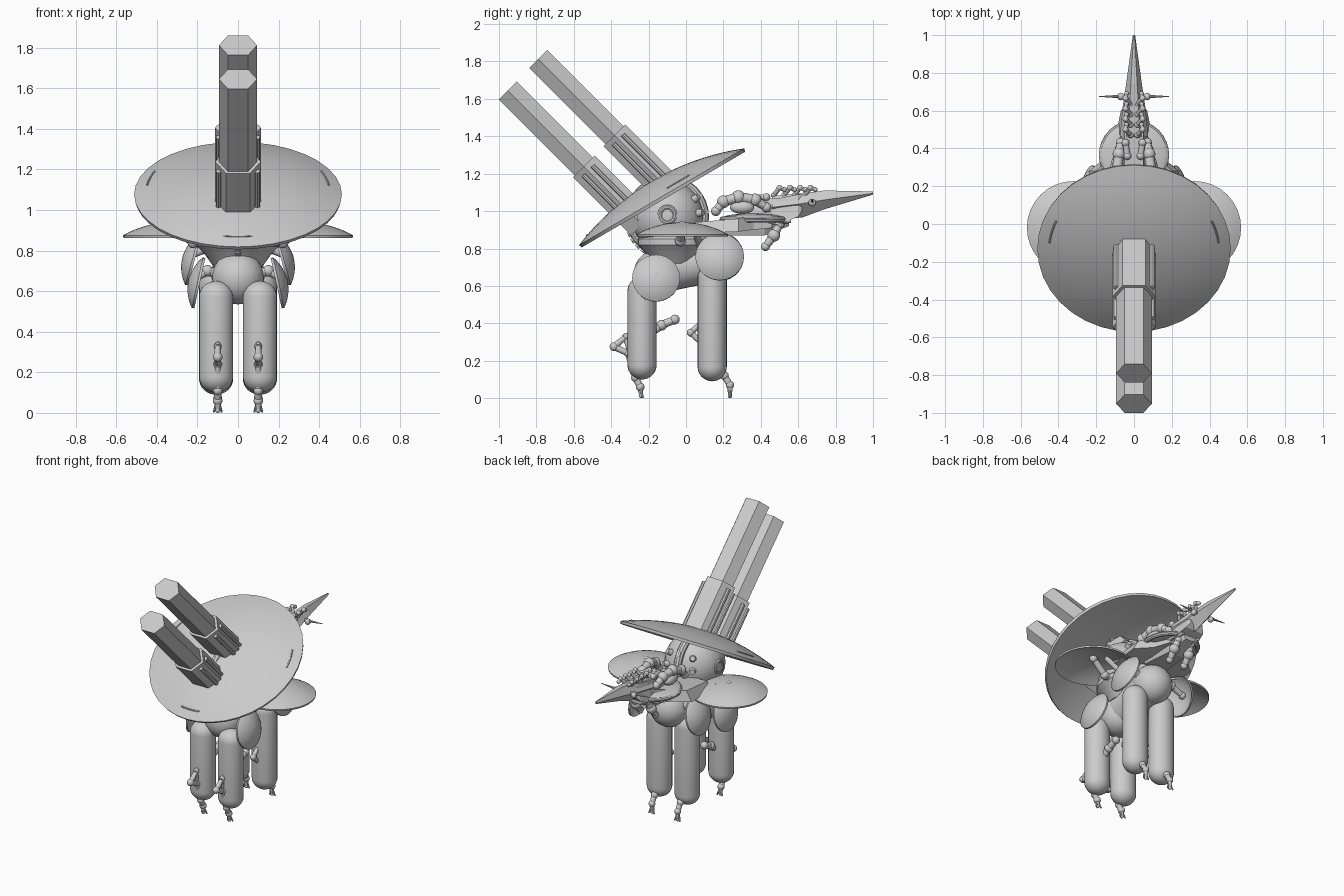
import bpy, math
from mathutils import Vector, Matrix

if "Cube" in bpy.data.objects:
    bpy.data.objects.remove(bpy.data.objects["Cube"])


def make(name, verts, faces, smooth=True):
    me = bpy.data.meshes.new(name)
    me.from_pydata([tuple(v) for v in verts], [], faces)
    me.update()
    ob = bpy.data.objects.new(name, me)
    bpy.context.collection.objects.link(ob)
    bpy.ops.object.select_all(action='DESELECT')
    ob.select_set(True)
    bpy.context.view_layer.objects.active = ob
    bpy.ops.object.mode_set(mode='EDIT')
    bpy.ops.mesh.select_all(action='SELECT')
    bpy.ops.mesh.remove_doubles(threshold=1e-5)
    bpy.ops.mesh.normals_make_consistent(inside=False)
    bpy.ops.object.mode_set(mode='OBJECT')
    if smooth:
        bpy.ops.object.shade_smooth_by_angle(angle=math.radians(35))
    return ob


def lathe(name, profile, loc, axis=(0, 0, 1), seg=24, scale=(1, 1, 1), smooth=True):
    """Spin (radius, height) points round an axis."""
    rot = Vector(axis).to_track_quat('Z', 'Y')
    verts, faces, n = [], [], len(profile)
    for i in range(seg):
        a = 2 * math.pi * i / seg
        for r, h in profile:
            p = Vector((r * math.cos(a) * scale[0], r * math.sin(a) * scale[1], h * scale[2]))
            verts.append(rot @ p + Vector(loc))
        for j in range(n - 1):
            k = (i + 1) % seg
            faces.append((i * n + j, k * n + j, k * n + j + 1, i * n + j + 1))
    return make(name, verts, faces, smooth)


def arc(r, a0, a1, n, cz=0):
    return [(abs(r * math.cos(math.radians(a0 + (a1 - a0) * i / n))),
             cz + r * math.sin(math.radians(a0 + (a1 - a0) * i / n))) for i in range(n + 1)]


def ball(name, loc, r, scale=(1, 1, 1), seg=24):
    return lathe(name, arc(r, -90, 90, 14), loc, (0, 0, 1), seg, scale)


def dish(name, loc, r, h, axis, t=0.015, seg=32):
    """Thin hollow spherical cap whose rim is centred on loc."""
    big = (r * r + h * h) / (2 * h)
    half = math.asin(r / big)
    out = [(big * math.sin(half * i / 9), h - big * (1 - math.cos(half * i / 9))) for i in range(10)]
    inner = [(q * 0.99, z - t) for q, z in reversed(out)]
    return lathe(name, out + inner, loc, axis, seg)


def rod(name, p, q, r0, r1=None, seg=12):
    d = Vector(q) - Vector(p)
    r1 = r0 if r1 is None else r1
    return lathe(name, [(0, 0), (r0, 0), (r1, d.length), (0, d.length)], p, d, seg)


def linkage(name, pts, radii):
    """Chain of tapered rods with ball joints."""
    for i, (p, r) in enumerate(zip(pts, radii)):
        ball(f"{name}_joint", p, r * 1.3, seg=12)
        if i + 1 < len(pts):
            rod(f"{name}_link", p, pts[i + 1], r, radii[i + 1])


def loft(name, rings, smooth=False):
    n = len(rings[0])
    verts = [v for ring in rings for v in ring]
    faces = [tuple(range(n)), tuple(range((len(rings) - 1) * n, len(rings) * n))]
    for i in range(len(rings) - 1):
        for j in range(n):
            k = (j + 1) % n
            faces.append((i * n + j, i * n + k, i * n + n + k, i * n + n + j))
    return make(name, verts, faces, smooth)


def box_loft(name, sections):
    """Sections are (y, bottom z, top z, half width low, half width high)."""
    return loft(name, [[(-a, y, z0), (a, y, z0), (b, y, z1), (-b, y, z1)]
                       for y, z0, z1, a, b in sections])


def torus(name, loc, axis, R, r, seg=32):
    ring = [(R + r * math.cos(math.tau * i / 10), r * math.sin(math.tau * i / 10)) for i in range(11)]
    return lathe(name, ring, loc, axis, seg)


# Gun barrels: flattened hexagonal prisms in wider sleeves
HEX = [(.094, 0), (.05, .068), (-.05, .068), (-.094, 0), (-.05, -.068), (.05, -.068)]
back = Vector((0, .7071, -.7071))
up = Vector((0, .7071, .7071))


def hex_prism(name, start, length, s):
    return loft(name, [[Vector(start) + back * d + Vector((a * s, 0, 0)) + up * b * s
                        for a, b in HEX] for d in (0, length)])


for label, tip, sleeve in (("upper", (0, -.79, 1.812), .575), ("lower", (0, -.952, 1.645), .575)):
    hex_prism(label + "_barrel", tip, 1.0, 1)
    start = Vector(tip) + back * sleeve
    hex_prism(label + "_sleeve", start, .44, 1.2)
    for s in (1, -1):
        for o in (-.035, .035):
            p = start + Vector((s * .095, 0, 0)) + up * o + back * .03
            rod(label + "_sleeve_rail", p, p + back * .33, .014, seg=8)

# Large tilted shield and the turret ball beneath it
tilt = Vector((0, -.505, .863))
dish("main_shield", (0, -.13, 1.077), .512, .1, tilt, .018, 36)
ball("turret_ball", (0, -.1, .97), .195)
torus("turret_ring", (0, -.1, .97), (1, 0, 0), .195, .028)
for s in (1, -1):
    torus("turret_pivot", (s * .18, -.1, .98), (1, 0, 0), .04, .015, 16)
for i in range(13):
    a = math.radians(165 + 10 * i)
    d = Vector((0, math.cos(a), math.sin(a)))
    rod("ring_tooth", Vector((0, -.1, .97)) + d * .2, Vector((0, -.1, .97)) + d * .232, .016, seg=6)
for x in (-.5, 0, .5):
    for z in (.1, .55):
        d = Vector((x, .85, z)).normalized()
        c = Vector((0, -.1, .97))
        rod("ball_bolt", c + d * .17, c + d * .222, .026, .017)
# Slim raised slots on the shield
big = (.512 ** 2 + .1 ** 2) / .2
u, v = Vector((1, 0, 0)), tilt.cross(Vector((1, 0, 0)))
for mid in (-90, 15, 165):
    pts = []
    for i in range(6):
        a = math.radians(mid - 9 + 18 * i / 5)
        h = .1 - big + math.sqrt(big * big - .45 ** 2)
        pts.append(Vector((0, -.13, 1.077)) + (u * math.cos(a) + v * math.sin(a)) * .45 + tilt * h)
    for p, q in zip(pts, pts[1:]):
        rod("shield_slot", p, q, .005, seg=6)

# Hull: collar and two linked body balls
lathe("collar", [(0, .72), (.12, .72), (.17, .79), (.2, .82), (.2, .85), (.15, .89), (0, .89)], (0, -.06, 0))
ball("front_body", (0, -.15, .665), .13)
ball("rear_body", (0, .18, .756), .13)
rod("body_link", (0, -.15, .675), (0, .18, .75), .115, .12, 24)
rod("rear_neck", (0, .12, .78), (0, .12, .92), .11, .09)

for s in (1, -1):
    # Side shields and their arms
    dish("side_shield", (s * .32, -.02, .875), .247, .065, (0, 0, 1), .012)
    linkage("side_arm", [(s * .1, -.03, .83), (s * .22, -.03, .84), (s * .32, -.02, .92)], (.03, .022, .02))
    rod("side_strut", (s * .12, .08, .8), (s * .27, .04, .92), .018)
    # Round hip guards, tilted outward at the bottom
    dish("front_hip_guard", (s * .2, -.16, .642), .128, .045, (s, 0, .22), .012, 28)
    dish("rear_hip_guard", (s * .225, .18, .756), .13, .05, (s, 0, .28), .012, 28)
    linkage("front_hip", [(s * .08, -.15, .68), (s * .15, -.16, .7), (s * .22, -.16, .66)], (.03, .022, .018))
    linkage("rear_hip", [(s * .08, .17, .78), (s * .16, .18, .81), (s * .25, .18, .77)], (.03, .022, .018))
    # Capsule legs
    for name, y, z0, z1 in (("front_leg", -.235, .1, .65), ("rear_leg", .14, .09, .72)):
        r = .078
        lathe(name, arc(r, -90, 0, 8, z0 + r) + arc(r, 0, 90, 8, z1 - r), (s * .108, y, 0),
              scale=(1.08, 1, 1))
    # Thin jointed feet
    x = s * .1
    linkage("front_foot", [(x, -.06, .42), (x, -.13, .39), (x, -.2, .34)], (.02, .022, .02))
    linkage("front_foot", [(x, -.28, .36), (x, -.32, .33), (x, -.385, .275), (x, -.31, .24),
                           (x, -.27, .11), (x, -.245, .06), (x, -.24, .012)],
            (.012, .014, .018, .016, .018, .018, .009))
    rod("front_foot_strut", (x, -.33, .34), (x, -.3, .24), .012)
    linkage("rear_foot", [(x, .1, .42), (x, .025, .35), (x, .1, .28)], (.012, .016, .014))
    linkage("rear_foot", [(x, .17, .17), (x, .205, .12), (x, .235, .07), (x, .235, .012)],
            (.018, .018, .017, .009))
    for o in (-.02, .02):
        rod("toe", (x, -.245, .06), (x + o, -.23, .003), .008, .005, 8)
        rod("toe", (x, .225, .07), (x + o, .24, .003), .008, .005, 8)

# Rear head: skirt, round plates, wedge body and long beak
box_loft("neck_skirt", [(.05, .88, .94, .22, .2), (.28, .89, .96, .24, .2), (.36, .9, .98, .14, .12),
                        (.46, .91, 1.0, .09, .07)])
ball("head_plate", (0, .365, .962), .185, (1, .95, .14), 32)
torus("head_plate_rim", (0, .365, .955), (0, 0, 1), .17, .016)
box_loft("head_body", [(.3, .92, 1.06, .07, .05), (.5, .93, 1.07, .09, .05), (.6, .97, 1.09, .07, .04),
                       (.62, 1.0, 1.09, .05, .03)])
box_loft("lower_jaw", [(.2, .87, .95, .08, .1), (.42, .87, .94, .06, .09), (.55, .92, .96, .03, .06)])
loft("beak", [[(0, y, z0), (w, y, zm), (w * .4, y, z1), (-w * .4, y, z1), (-w, y, zm)]
              for y, z0, zm, z1, w in ((.46, .96, 1.02, 1.08, .075), (.62, .965, 1.04, 1.095, .06),
                                       (.74, 1.01, 1.06, 1.11, .042), (1.0, 1.088, 1.095, 1.105, .006))])
for s in (1, -1):
    # Brow arches, quills, feelers and jaw hooks
    linkage("brow_arch", [(s * .1, .16, 1.0), (s * .1, .2, 1.05), (s * .09, .28, 1.075),
                          (s * .08, .37, 1.06), (s * .07, .43, 1.02)], (.02, .026, .028, .026, .02))
    ball("eye", (s * .09, .3, 1.02), .05, (.7, 1.3, .7), 16)
    for i in range(4):
        y = .47 + .055 * i
        linkage("quill", [(s * .018, y, 1.085), (s * .045, y + .03, 1.125), (s * .04, y + .055, 1.115)],
                (.012, .012, .01))
    linkage("crest_peg", [(s * .035, .36, 1.07), (s * .045, .43, 1.075)], (.016, .016))
    rod("feeler", (s * .03, .675, 1.05), (s * .185, .675, 1.06), .012, .002, 8)
    ball("feeler_base", (s * .07, .675, 1.045), .02, seg=12)
    linkage("jaw_hook", [(s * .05, .5, .93), (s * .06, .47, .87), (s * .06, .425, .81)], (.02, .026, .018))
    rod("cheek_pipe", (s * .11, .22, .93), (s * .06, .56, .95), .022, .014)
